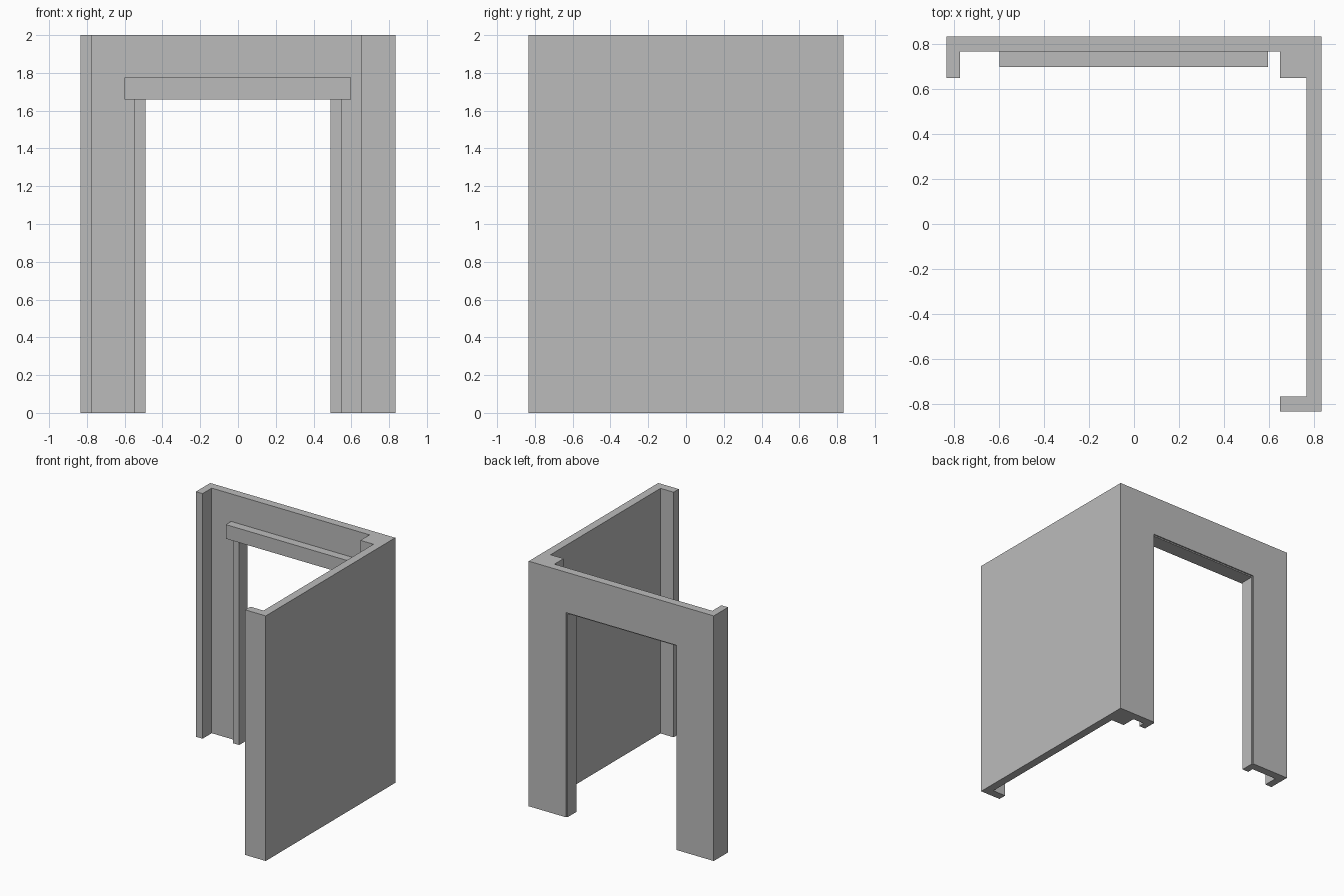
import bpy, bmesh
from mathutils import Vector

cube = bpy.data.objects.get("Cube")
if cube:
    bpy.data.objects.remove(cube, do_unlink=True)

grey = bpy.data.materials.new("plain_grey")
grey.use_nodes = True
colour = (0.5, 0.5, 0.5, 1)
grey.diffuse_color = colour
grey.node_tree.nodes["Principled BSDF"].inputs["Base Color"].default_value = colour


def prism(name, points, sweep):
    """Extrude a closed outline of 3D points along a vector."""
    bm = bmesh.new()
    face = bm.faces.new([bm.verts.new(p) for p in points])
    result = bmesh.ops.extrude_face_region(bm, geom=[face], use_keep_orig=True)
    moved = [g for g in result["geom"] if isinstance(g, bmesh.types.BMVert)]
    bmesh.ops.translate(bm, verts=moved, vec=Vector(sweep))
    bmesh.ops.recalc_face_normals(bm, faces=bm.faces)
    mesh = bpy.data.meshes.new(name)
    bm.to_mesh(mesh)
    bm.free()
    mesh.materials.append(grey)
    obj = bpy.data.objects.new(name, mesh)
    bpy.context.collection.objects.link(obj)
    return obj


def box(name, x0, x1, y0, y1, z0, z1):
    outline = [(x0, y0, z0), (x1, y0, z0), (x1, y1, z0), (x0, y1, z0)]
    return prism(name, outline, (0, 0, z1 - z0))


def arch(name, outer, top, inner, head, y0, y1):
    """Upside-down U standing on the ground, extruded in depth."""
    half = [(inner, head), (inner, 0), (outer, 0), (outer, top)]
    outline = half + [(-x, z) for x, z in reversed(half)]
    return prism(name, [(x, y0, z) for x, z in outline], (0, y1 - y0, 0))


EDGE, WALL, RETURN, TOP = 0.835, 0.768, 0.65, 2.0
OPEN, HEAD, LIP = 0.49, 1.66, 0.01

# Back wall with doorway
arch("back_wall", EDGE, TOP, OPEN + LIP, HEAD + LIP, WALL, EDGE)

# Side wall with its front return and solid back corner post, in plan
plan = [(EDGE, -EDGE), (EDGE, WALL), (RETURN, WALL), (RETURN, RETURN),
        (WALL, RETURN), (WALL, -WALL), (RETURN, -WALL), (RETURN, -EDGE)]
prism("side_wall", [(x, y, 0) for x, y in plan], (0, 0, TOP))

# Short return on the open side
box("right_return", -EDGE, -0.775, RETURN, WALL, 0, TOP)

# Door lining, jambs and header
arch("door_lining", OPEN + LIP, HEAD + LIP, OPEN, HEAD, WALL, EDGE - LIP)
for side, s in (("left", 1), ("right", -1)):
    x0, x1 = sorted((s * OPEN, s * 0.547))
    box(side + "_jamb", x0, x1, 0.715, WALL, 0, HEAD)
box("door_header", -0.6, 0.597, 0.70, WALL, HEAD, 1.775)
